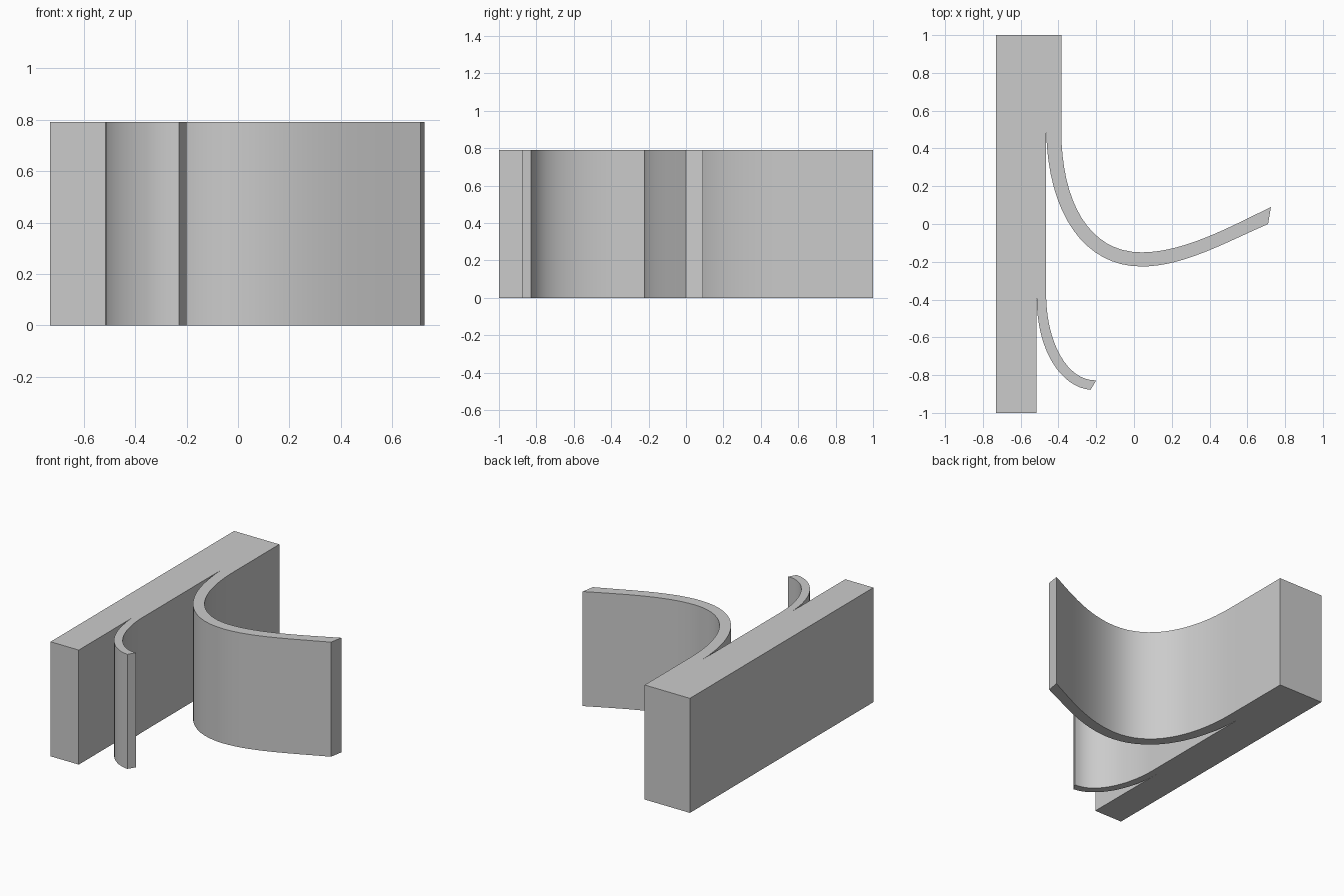
import bpy
import bmesh
import math
from mathutils import Vector
from mathutils.geometry import interpolate_bezier

HEIGHT = 0.79

cube = bpy.data.objects.get("Cube")
if cube:
    bpy.data.objects.remove(cube, do_unlink=True)

grey = bpy.data.materials.new("plain grey")
grey.use_nodes = True
colour = (0.6, 0.6, 0.6, 1)
grey.diffuse_color = colour
grey.node_tree.nodes["Principled BSDF"].inputs["Base Color"].default_value = colour


def curve(a, b, c, d, steps=16):
    """Points along one cubic curve."""
    pts = [Vector((x, y, 0)) for x, y in (a, b, c, d)]
    return [(p.x, p.y) for p in interpolate_bezier(*pts, steps + 1)]


# Small hook: outside face down to the tip, then inside face back up
small_outer = curve((-0.515, -0.39), (-0.515, -0.68), (-0.38, -0.865), (-0.23, -0.878))
small_inner = curve((-0.465, -0.39), (-0.46, -0.62), (-0.36, -0.83), (-0.2, -0.828))

# Large hook: a tight bend followed by a long, gently rising arm
large_outer = (curve((-0.465, 0.49), (-0.455, 0.05), (-0.26, -0.225), (0.04, -0.225))
               + curve((0.04, -0.225), (0.26, -0.225), (0.48, -0.1), (0.71, 0))[1:])
large_inner = (curve((-0.385, 0.5), (-0.385, 0.12), (-0.24, -0.15), (0.04, -0.15))
               + curve((0.04, -0.15), (0.26, -0.15), (0.5, -0.02), (0.725, 0.09))[1:])

# Complete outline: stepped back plate with both hooks growing out of it
outline = ([(-0.73, 1), (-0.73, -1), (-0.515, -1)]
           + small_outer + small_inner[::-1]
           + large_outer + large_inner[::-1]
           + [(-0.385, 1)])

# Extrude the outline upwards
bm = bmesh.new()
base = bm.faces.new([bm.verts.new((x, y, 0)) for x, y in outline])
top = bmesh.ops.extrude_face_region(bm, geom=[base], use_keep_orig=True)["geom"]
bmesh.ops.translate(bm, vec=(0, 0, HEIGHT),
                    verts=[v for v in top if isinstance(v, bmesh.types.BMVert)])
bmesh.ops.recalc_face_normals(bm, faces=bm.faces)
bmesh.ops.triangulate(bm, faces=[f for f in bm.faces if len(f.verts) > 4])

mesh = bpy.data.meshes.new("double_hook_bracket")
bm.to_mesh(mesh)
bm.free()
mesh.materials.append(grey)
bracket = bpy.data.objects.new("double_hook_bracket", mesh)
bpy.context.collection.objects.link(bracket)

# Smooth bends with crisp corners
bpy.ops.object.select_all(action="DESELECT")
bracket.select_set(True)
bpy.context.view_layer.objects.active = bracket
bpy.ops.object.shade_smooth_by_angle(angle=math.radians(30))
